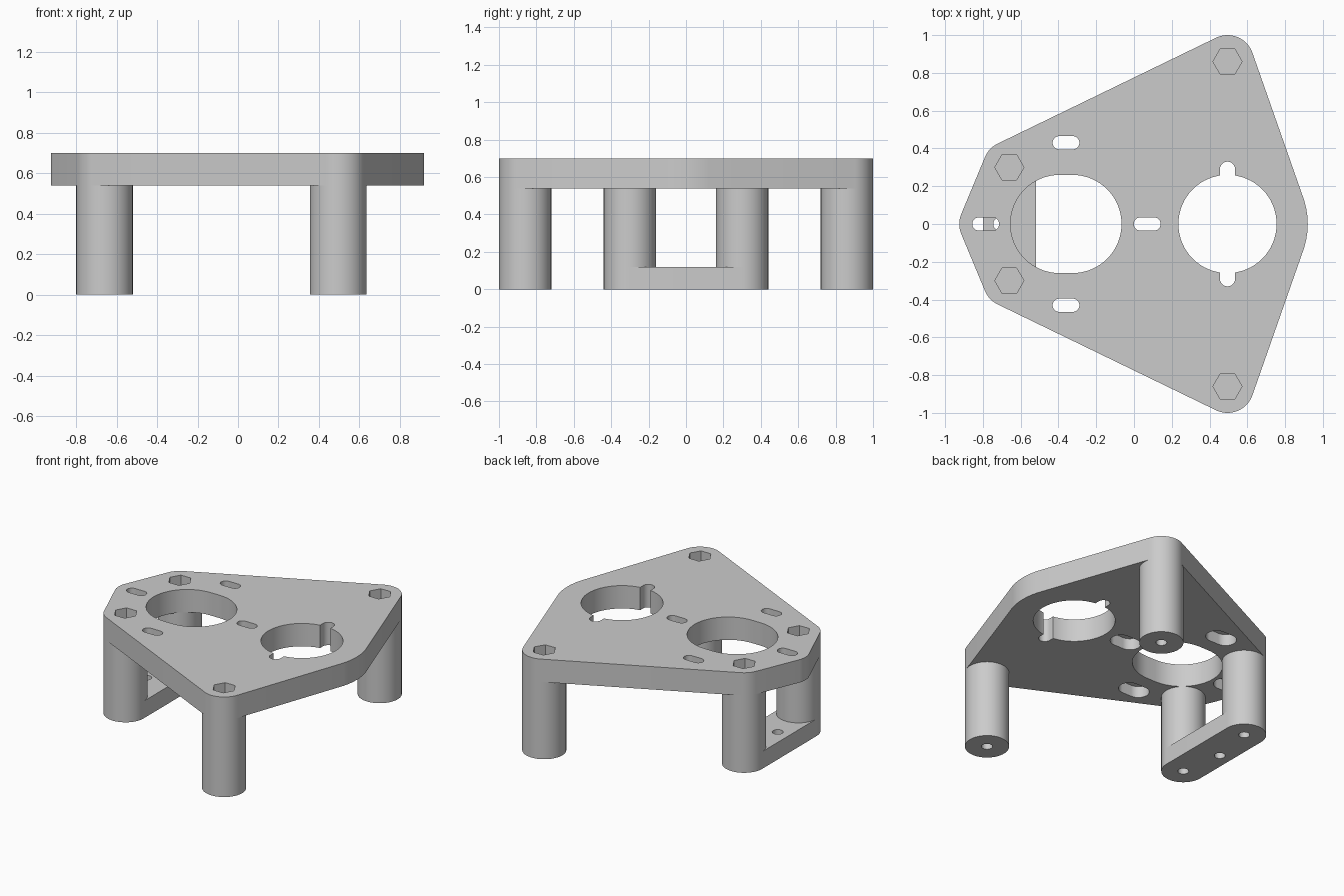
import bpy, bmesh, math
from mathutils import Vector
from mathutils.geometry import convex_hull_2d

cube = bpy.data.objects.get("Cube")
if cube:
    bpy.data.objects.remove(cube, do_unlink=True)

grey = bpy.data.materials.new("plain_grey")
grey.use_nodes = True
colour = (0.6, 0.6, 0.6, 1)
grey.diffuse_color = colour
grey.node_tree.nodes["Principled BSDF"].inputs["Base Color"].default_value = colour

# Main dimensions
PLATE_LOW, PLATE_TOP, BAR_TOP = 0.54, 0.70, 0.12
POST_R, SCREW_R, SLOT_R = 0.14, 0.035, 0.035
RIGHT_X, RIGHT_Y, LEFT_X, LEFT_Y = 0.495, 0.86, -0.66, 0.30
TIP_X, BORE_X = -0.785, -0.36


def circle(x, y, r, n=64):
    return [Vector((x + r * math.cos(math.tau * i / n),
                    y + r * math.sin(math.tau * i / n))) for i in range(n)]


def hull(*circles):
    """Outline wrapped tightly around several circles (x, y, radius)."""
    pts = [p for c in circles for p in circle(*c)]
    return [pts[i] for i in convex_hull_2d(pts)]


def slot(x, y, r, half):
    return hull((x - half, y, r), (x + half, y, r))


def prism(name, outline, low, high):
    bm = bmesh.new()
    face = bm.faces.new([bm.verts.new((p.x, p.y, low)) for p in outline])
    new = bmesh.ops.extrude_face_region(bm, geom=[face])["geom"]
    verts = [g for g in new if isinstance(g, bmesh.types.BMVert)]
    bmesh.ops.translate(bm, verts=verts, vec=(0, 0, high - low))
    bmesh.ops.recalc_face_normals(bm, faces=bm.faces)
    mesh = bpy.data.meshes.new(name)
    bm.to_mesh(mesh)
    bm.free()
    mesh.materials.append(grey)
    obj = bpy.data.objects.new(name, mesh)
    bpy.context.collection.objects.link(obj)
    return obj


def select(obj):
    bpy.ops.object.select_all(action='DESELECT')
    obj.select_set(True)
    bpy.context.view_layer.objects.active = obj


def cut(obj, outline, low, high):
    cutter = prism("cutter", outline, low, high)
    cutter.hide_render = True
    mod = obj.modifiers.new("cut", 'BOOLEAN')
    mod.operation, mod.solver, mod.object = 'DIFFERENCE', 'EXACT', cutter
    select(obj)
    bpy.ops.object.modifier_apply(modifier=mod.name)
    bpy.data.objects.remove(cutter, do_unlink=True)


def finish(obj):
    select(obj)
    bpy.ops.object.shade_smooth_by_angle(angle=math.radians(30))


# Top plate wrapped around the posts, the pointed end and the round end
left_pair = [(LEFT_X, s * LEFT_Y, POST_R) for s in (-1, 1)]
right_pair = [(RIGHT_X, s * RIGHT_Y, POST_R) for s in (-1, 1)]
plate = prism("top_plate", hull(*left_pair, *right_pair, (TIP_X, 0, POST_R),
                                (RIGHT_X, 0, 0.425)), PLATE_LOW, PLATE_TOP)
below, above = PLATE_LOW - 0.1, PLATE_TOP + 0.1

# Large bores, the second with two key notches
cut(plate, slot(BORE_X, 0, 0.26, 0.034), below, above)
cut(plate, circle(RIGHT_X, 0, 0.26), below, above)
for s in (-1, 1):
    cut(plate, hull((RIGHT_X, s * 0.2, 0.04), (RIGHT_X, s * 0.29, 0.04)), below, above)

# Adjustment slots with wider recesses underneath
for x, y in ((BORE_X, 0.43), (BORE_X, -0.43), (TIP_X, 0), (0.07, 0)):
    cut(plate, slot(x, y, SLOT_R, 0.036), below, above)
    cut(plate, slot(x, y, 2 * SLOT_R, 0.036), below, PLATE_LOW + 0.08)

# Hexagonal nut pockets above each post
for x, y, r in left_pair + right_pair:
    cut(plate, circle(x, y, 0.077, 6), below, above)
finish(plate)

# Foot bar joining the two left-end posts
bar = prism("foot_bar", hull(*left_pair), 0, BAR_TOP)
for x, y in ((LEFT_X, -LEFT_Y), (LEFT_X, LEFT_Y), (-0.71, 0)):
    cut(bar, circle(x, y, SCREW_R, 32), -0.1, BAR_TOP + 0.1)
finish(bar)

# Round posts with blind screw holes
for kind, pair, low in (("bar_post", left_pair, BAR_TOP), ("free_post", right_pair, 0)):
    for side, spec in zip(("front", "back"), pair):
        post = prism(f"{side}_{kind}", circle(*spec), low, PLATE_LOW)
        cut(post, circle(spec[0], spec[1], SCREW_R, 32), low - 0.1, PLATE_LOW - 0.02)
        finish(post)
